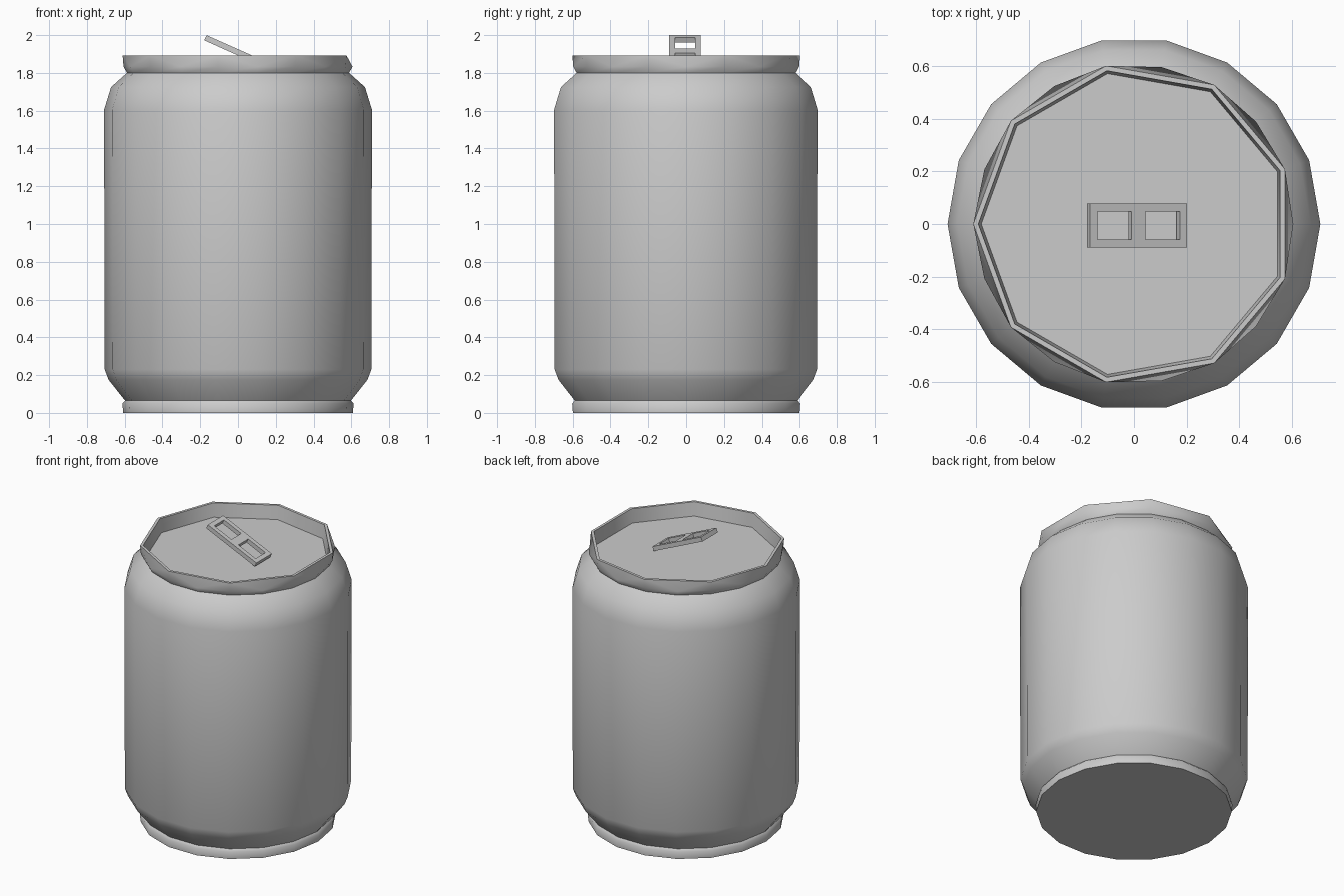
import bpy, bmesh
from math import sin, cos, radians

if "Cube" in bpy.data.objects:
    bpy.data.objects.remove(bpy.data.objects["Cube"])


def finish(bm, name, angle):
    bmesh.ops.recalc_face_normals(bm, faces=bm.faces)
    mesh = bpy.data.meshes.new(name)
    bm.to_mesh(mesh)
    bm.free()
    ob = bpy.data.objects.new(name, mesh)
    bpy.context.collection.objects.link(ob)
    bpy.ops.object.select_all(action='DESELECT')
    ob.select_set(True)
    bpy.context.view_layer.objects.active = ob
    bpy.ops.object.shade_smooth_by_angle(angle=radians(angle))
    return ob


def ring(bm, r, z, n, start=0):
    step = 360 / n
    return [bm.verts.new((r * cos(radians(start + step * i)),
                          r * sin(radians(start + step * i)), z)) for i in range(n)]


def bridge(bm, a, b):
    n = len(a)
    for i in range(n):
        j = (i + 1) % n
        bm.faces.new((a[i], a[j], b[j], b[i]))


# Can shell: 18-sided wall from the flat base to the neck
bm = bmesh.new()
profile = [(0.608, 0), (0.612, 0.05), (0.598, 0.065), (0.685, 0.175), (0.706, 0.23),
           (0.709, 1.605), (0.672, 1.725), (0.588, 1.80), (0.606, 1.833)]
rings = [ring(bm, r, z, 18) for r, z in profile]
bm.faces.new(rings[0])
for a, b in zip(rings, rings[1:]):
    bridge(bm, a, b)

# Rim: the wall drops to 9 sides, then folds in to the sunken lid
outer, lip, lid = [ring(bm, r, z, 9, 20) for r, z in
                   [(0.611, 1.893), (0.592, 1.893), (0.581, 1.80)]]
neck = rings[-1]
for k in range(9):
    a, b, c = (neck[(2 * k + i) % 18] for i in (1, 2, 3))
    p, q = outer[k], outer[(k + 1) % 9]
    for tri in ((a, b, p), (b, q, p), (b, c, q)):
        bm.faces.new(tri)
bridge(bm, outer, lip)
bridge(bm, lip, lid)
bm.faces.new(lid)
finish(bm, "can_body", 50)

# Pull tab: tilted plate with two rectangular holes
bm = bmesh.new()
xs = [-0.2015, -0.172, -0.029, 0.029, 0.172, 0.2015]
ys = [-0.0835, -0.053, 0.053, 0.0835]
grid = [[bm.verts.new((x, y, 0)) for y in ys] for x in xs]
for i in range(5):
    for j in range(3):
        if j == 1 and i in (1, 3):
            continue
        bm.faces.new((grid[i][j], grid[i + 1][j], grid[i + 1][j + 1], grid[i][j + 1]))
tab = finish(bm, "pull_tab", 30)
tab.location = (0.0115, -0.0055, 1.904)
tab.rotation_euler = (0, radians(24), 0)
solid = tab.modifiers.new("thickness", 'SOLIDIFY')
solid.thickness = 0.03
solid.offset = 0
bpy.ops.object.modifier_apply(modifier=solid.name)
bpy.ops.object.shade_flat()
